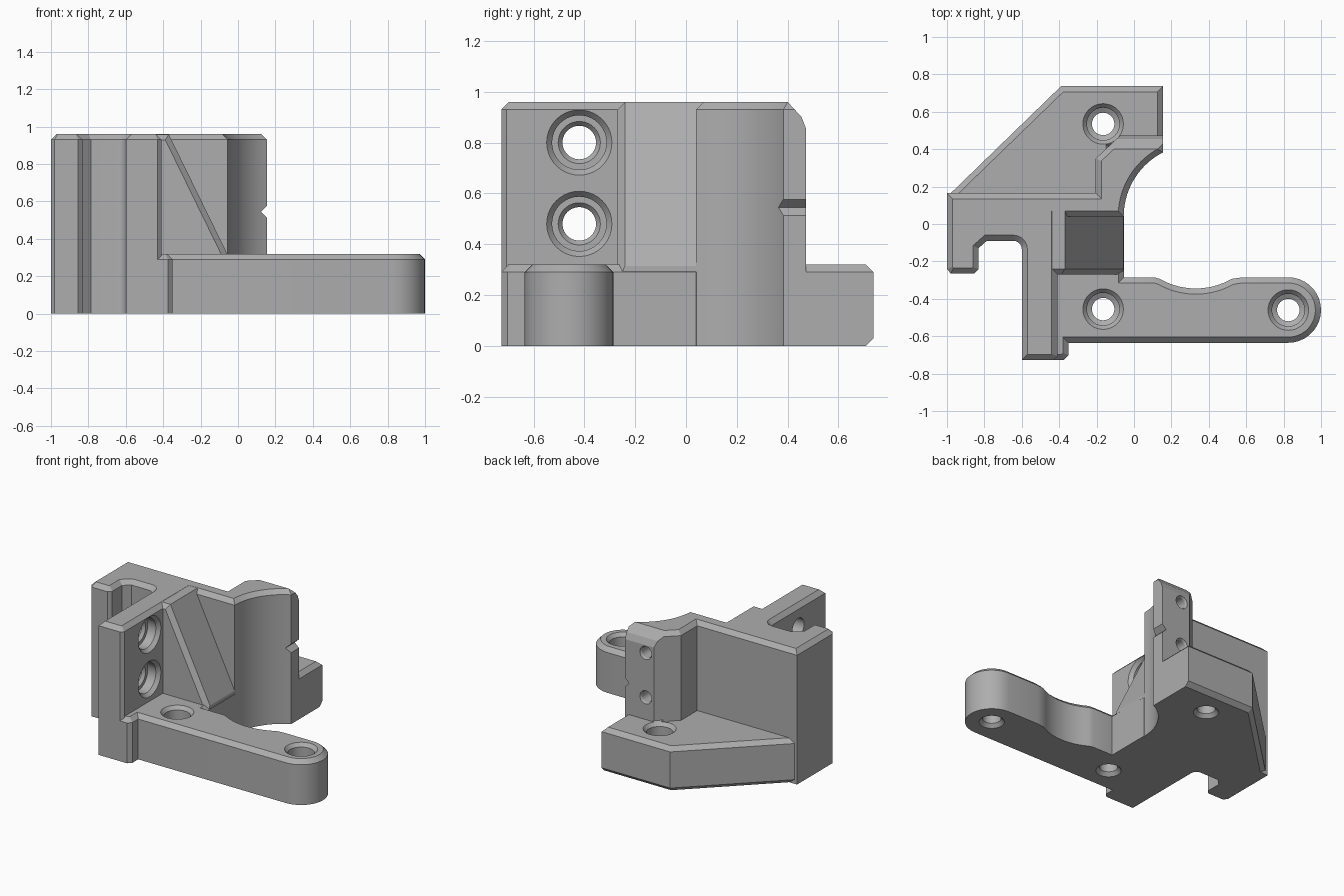
import bpy, bmesh, math

if "Cube" in bpy.data.objects:
    bpy.data.objects.remove(bpy.data.objects["Cube"], do_unlink=True)

grey = bpy.data.materials.new("plain grey")
grey.use_nodes = True
colour = (0.42, 0.42, 0.42, 1)
grey.diffuse_color = colour
grey.node_tree.nodes["Principled BSDF"].inputs["Base Color"].default_value = colour

CHAMFER = 0.03
HEIGHT, PLATE = 0.96, 0.32
CX, CY, RADIUS = 0.33, 0.04, 0.385   # round clearance shared by tower and arm


def arc(cx, cy, r, start, end, steps):
    angles = [math.radians(start + (end - start) * i / steps) for i in range(steps + 1)]
    return [(cx + r * math.cos(a), cy + r * math.sin(a)) for a in angles]


def to_object(name, bm):
    bmesh.ops.recalc_face_normals(bm, faces=bm.faces)
    mesh = bpy.data.meshes.new(name)
    bm.to_mesh(mesh)
    bm.free()
    mesh.materials.append(grey)
    obj = bpy.data.objects.new(name, mesh)
    bpy.context.collection.objects.link(obj)
    return obj


def prism(name, outline, low, high, place=lambda u, v, w: (u, v, w), chamfer=None):
    """Extrude an outline; chamfer picks the edges to cut from their midpoint and ends."""
    bm = bmesh.new()
    ends = [[bm.verts.new(place(u, v, w)) for u, v in outline] for w in (low, high)]
    bm.faces.new(ends[0])
    bm.faces.new(ends[1])
    n = len(outline)
    for i in range(n):
        j = (i + 1) % n
        bm.faces.new((ends[0][i], ends[0][j], ends[1][j], ends[1][i]))
    bmesh.ops.recalc_face_normals(bm, faces=bm.faces)
    if chamfer:
        picked = [e for e in bm.edges if chamfer(e.verts[0].co, e.verts[1].co)]
        bmesh.ops.bevel(bm, geom=picked, offset=CHAMFER, segments=1,
                        affect='EDGES', clamp_overlap=False)
    return to_object(name, bm)


def lathe(name, profile, place):
    """Turn (radius, depth) pairs into a closed round cutter."""
    bm = bmesh.new()
    n = 40
    rings = [[bm.verts.new(place(r * math.cos(math.tau * i / n),
                                 r * math.sin(math.tau * i / n), d)) for i in range(n)]
             for r, d in profile]
    for a, b in zip(rings, rings[1:]):
        for i in range(n):
            j = (i + 1) % n
            bm.faces.new((a[i], a[j], b[j], b[i]))
    bm.faces.new(rings[0])
    bm.faces.new(rings[-1])
    return to_object(name, bm)


def combine(target, other, operation):
    mod = target.modifiers.new(operation.lower(), 'BOOLEAN')
    mod.operation, mod.solver, mod.object = operation, 'EXACT', other
    bpy.context.view_layer.objects.active = target
    bpy.ops.object.modifier_apply(modifier=mod.name)
    bpy.data.objects.remove(other, do_unlink=True)


# Tall body: front wall, side hook with slot, and curved tower
tall = [(-0.6, -0.727), (-0.43, -0.727), (-0.41, -0.707), (-0.41, CY)]
tall += arc(CX, CY, RADIUS, 180, 117, 14)
tall += [(0.155, 0.472), (-0.075, 0.472), (-0.205, 0.35), (-0.205, 0.165), (-1, 0.165),
         (-1, -0.24), (-0.98, -0.265), (-0.855, -0.265), (-0.832, -0.242),
         (-0.832, -0.13), (-0.787, -0.09)]
tall += arc(-0.645, -0.135, 0.045, 90, 0, 5)
bracket = prism("bracket_body", tall, 0, HEIGHT,
                chamfer=lambda a, b: min(a.z, b.z) > HEIGHT - 0.01)

# Base plate: foot, rounded arm and angled rear shelf
base = [(-0.5, -0.727), (-0.375, -0.727), (-0.35, -0.702), (-0.35, -0.635)]
base += arc(0.825, -0.46, 0.175, -90, 90, 18)
base += [(0.58, -0.285)] + arc(CX, CY, RADIUS, 300, 240, 10) + [(0.11, -0.285)]
base += [(-0.053, -0.285), (-0.053, 0.04), (-0.12, 0.12), (-0.12, 0.4), (0.155, 0.43),
         (0.155, 0.737), (-0.39, 0.737), (-0.99, 0.155), (-0.9, 0.06), (-0.5, 0)]


def plate_edges(a, b):
    top = min(a.z, b.z) > PLATE - 0.01
    rear = max(a.z, b.z) < 0.01 and max(a.y, b.y) > 0.7 and max(a.x, b.x) < 0.16 \
        and min(a.x, b.x) < 0
    return top or rear


plate = prism("base_plate", base, 0, PLATE, chamfer=plate_edges)
combine(bracket, plate, 'UNION')

# Sloping gusset between wall and plate
gusset = prism("gusset", [(-0.47, 0.2), (-0.055, 0.2), (-0.055, 0.315),
                          (-0.37, HEIGHT - 0.001), (-0.47, HEIGHT - 0.001)],
               -0.27, 0.1, place=lambda u, v, w: (u, w, v),
               chamfer=lambda a, b: max(a.y, b.y) < -0.26 and min(a.z, b.z) > 0.3)
combine(bracket, gusset, 'UNION')

# Sloped top at the back of the tower
slope = prism("slope_cutter", [(0.39, 0.97), (0.4, HEIGHT), (0.455, 0.9), (0.474, 0.85),
                               (0.6, 0.85), (0.6, 0.97)], -0.3, 0.3,
              place=lambda u, v, w: (w, u, v))
combine(bracket, slope, 'DIFFERENCE')

# V groove across the tip of the tower
groove = prism("groove_cutter", [(0.122, 0.545), (0.162, 0.507), (0.162, 0.583)],
               0.3, 0.6, place=lambda u, v, w: (u, w, v))
combine(bracket, groove, 'DIFFERENCE')

# Counterbored upright holes in the plate
upright = [(0.117, 0.33), (0.087, 0.295), (0.087, 0.16), (0.06, 0.145),
           (0.06, 0.025), (0.092, -0.01)]
for hx, hy in ((-0.165, 0.535), (-0.165, -0.455), (0.825, -0.46)):
    hole = lathe("plate_hole", upright, lambda u, v, d: (hx + u, hy + v, d))
    combine(bracket, hole, 'DIFFERENCE')

# Counterbored wall holes and blind tower holes, paired by height
sideways = [(0.137, -0.4), (0.107, -0.435), (0.107, -0.5), (0.083, -0.5),
            (0.066, -0.52), (0.066, -0.62)]
blind = [(0.052, 0.48), (0.04, 0.46), (0.04, 0.3)]
for hz in (0.48, 0.8):
    hole = lathe("wall_hole", sideways, lambda u, v, d: (d, -0.42 + u, hz + v))
    combine(bracket, hole, 'DIFFERENCE')
    hole = lathe("tower_hole", blind, lambda u, v, d: (-0.01 + u, d, hz + v))
    combine(bracket, hole, 'DIFFERENCE')

# Smooth the rounds, keep chamfers crisp
bpy.ops.object.select_all(action='DESELECT')
bracket.select_set(True)
bpy.context.view_layer.objects.active = bracket
bpy.ops.object.shade_smooth_by_angle(angle=math.radians(20))
